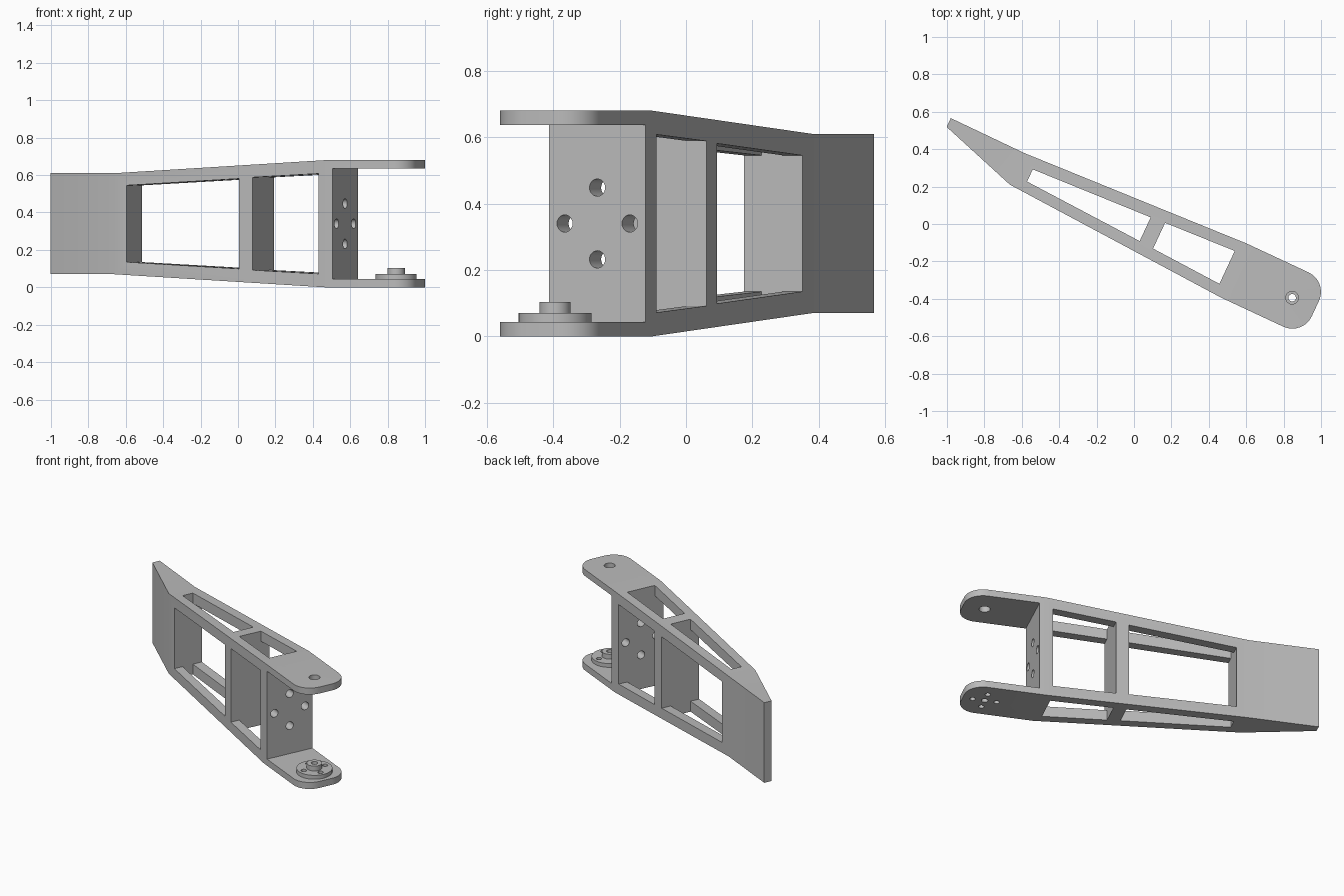
import bpy, bmesh, math
from mathutils import Vector

if "Cube" in bpy.data.objects:
    bpy.data.objects.remove(bpy.data.objects["Cube"])

ARM_ANGLE = math.radians(-25)   # the arm is built along x, then turned
TOP = 0.68
PLATE = 0.044
PIVOT = Vector((0.933, 0, 0))
WALL = 0.632                    # outer face of the end wall

grey = bpy.data.materials.new("grey plastic")
grey.use_nodes = True
grey.diffuse_color = (0.5, 0.5, 0.5, 1)
grey.node_tree.nodes["Principled BSDF"].inputs["Base Color"].default_value = (0.5, 0.5, 0.5, 1)


def prism(name, points, direction):
    """Extrude a flat polygon along a direction into a closed solid."""
    bm = bmesh.new()
    face = bm.faces.new([bm.verts.new(p) for p in points])
    ext = bmesh.ops.extrude_face_region(bm, geom=[face], use_keep_orig=True)
    verts = [g for g in ext["geom"] if isinstance(g, bmesh.types.BMVert)]
    bmesh.ops.translate(bm, verts=verts, vec=direction)
    bmesh.ops.recalc_face_normals(bm, faces=bm.faces)
    mesh = bpy.data.meshes.new(name)
    bm.to_mesh(mesh)
    bm.free()
    mesh.materials.append(grey)
    obj = bpy.data.objects.new(name, mesh)
    bpy.context.collection.objects.link(obj)
    return obj


def plan(name, points, z0, z1):
    return prism(name, [(x, y, z0) for x, y in points], (0, 0, z1 - z0))


def side(name, points):
    return prism(name, [(x, -0.5, z) for x, z in points], (0, 1, 0))


def arc(cx, cy, r, start, end, steps):
    angles = [math.radians(start + (end - start) * i / steps) for i in range(steps + 1)]
    return [(cx + r * math.cos(a), cy + r * math.sin(a)) for a in angles]


def disc(name, centre, r, z0, z1):
    return plan(name, arc(centre.x, centre.y, r, 0, 360, 32)[:-1], z0, z1)


def combine(obj, tool, operation="DIFFERENCE"):
    bpy.context.view_layer.objects.active = obj
    mod = obj.modifiers.new("combine", "BOOLEAN")
    mod.operation = operation
    mod.solver = "EXACT"
    mod.object = tool
    bpy.ops.object.modifier_apply(modifier=mod.name)
    bpy.data.objects.remove(tool)


# Arm: plan outline with a rounded fork, trimmed by the side taper
half, r, tip = 0.16, 0.115, 1.07
outline = [(-1.127, 0.047), (-0.69, -0.09), (0.59, -half)]
outline += arc(tip - r, r - half, r, -90, 0, 10)
outline += arc(tip - r, half - r, r, 0, 90, 10)
outline += [(0.59, half), (-0.69, 0.096), (-1.127, 0.099)]
arm = plan("arm_frame", outline, -0.1, TOP + 0.1)
lower = [(-1.3, 0.07), (-0.69, 0.07), (0.59, 0), (1.3, 0)]
profile = lower + [(x, TOP - z) for x, z in reversed(lower)]
combine(arm, side("taper", profile), "INTERSECT")

# Two bays: open through the sides and through narrower top and bottom windows
bays = [((-0.614, 0.135, 0.036), (0.066, 0.099, 0.070)),
        ((0.148, 0.092, 0.076), (0.549, 0.072, 0.097))]
for (x0, z0, w0), (x1, z1, w1) in bays:
    combine(arm, side("bay", [(x0, z0), (x1, z1), (x1, TOP - z1), (x0, TOP - z0)]))
    combine(arm, plan("window", [(x0, -w0), (x1, -w1), (x1, w1), (x0, w0)], -0.1, 0.8))

# Slot between the two fork plates
combine(arm, side("slot", [(WALL, PLATE), (1.3, PLATE), (1.3, TOP - PLATE), (WALL, TOP - PLATE)]))

# Cross of bolt holes in the end wall
for dy, dz in ((1, 0), (-1, 0), (0, 1), (0, -1)):
    ring = arc(dy * 0.108, TOP / 2 + dz * 0.108, 0.026, 0, 360, 24)[:-1]
    combine(arm, prism("bolt_hole", [(0.52, y, z) for y, z in ring], (0.15, 0, 0)))

# Pivot hole in the upper plate
combine(arm, disc("pivot_hole", PIVOT, 0.034, 0.6, 0.8))

# Round drive horn on the lower plate
horn = disc("drive_horn", PIVOT, 0.11, PLATE, 0.07)
combine(horn, disc("hub", PIVOT, 0.047, PLATE, 0.103), "UNION")

# Centre hole and four screw holes through horn and lower plate
holes = [(Vector((0, 0, 0)), 0.02)]
holes += [(Vector(d) * 0.075, 0.017) for d in ((1, 0, 0), (-1, 0, 0), (0, 1, 0), (0, -1, 0))]
for offset, radius in holes:
    for part in (arm, horn):
        combine(part, disc("screw_hole", PIVOT + offset, radius, -0.1, 0.2))

# Turn into place and shade
bpy.ops.object.select_all(action="DESELECT")
for part in (arm, horn):
    part.rotation_euler.z = ARM_ANGLE
    part.select_set(True)
bpy.context.view_layer.objects.active = arm
bpy.ops.object.shade_smooth_by_angle(angle=math.radians(30))
